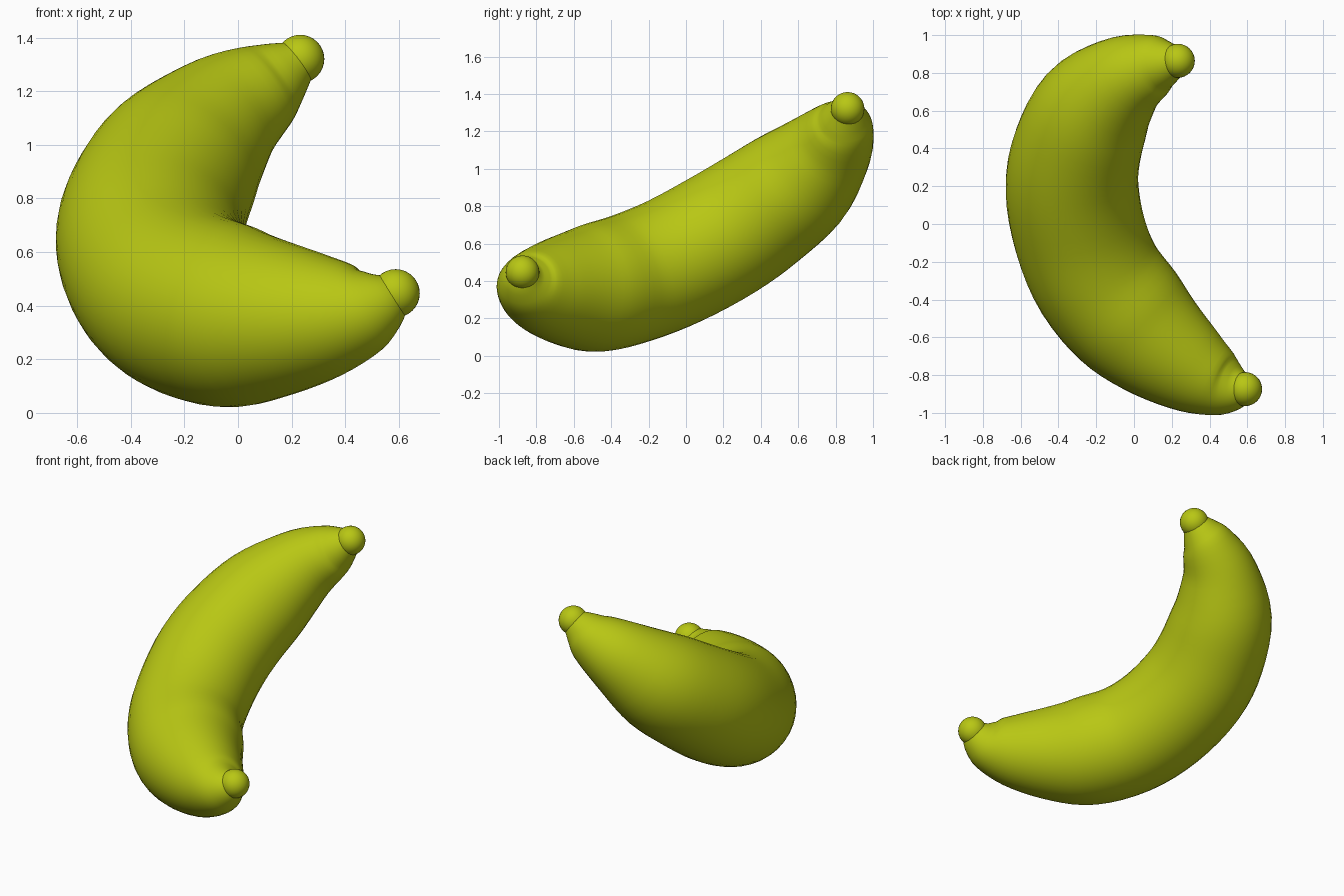
import bpy, bmesh, math
from mathutils import Vector

if "Cube" in bpy.data.objects:
    bpy.data.objects.remove(bpy.data.objects["Cube"])

# Skin colour
skin = bpy.data.materials.new("banana_skin")
skin.diffuse_color = (0.48, 0.57, 0.007, 1)
skin.use_nodes = True
skin.node_tree.nodes["Principled BSDF"].inputs["Base Color"].default_value = skin.diffuse_color

# Centre line and radius: x, y, z, r
path = [
    (0.585, -0.868, 0.445, 0.080),
    (0.530, -0.868, 0.412, 0.128),
    (0.450, -0.845, 0.380, 0.180),
    (0.310, -0.770, 0.358, 0.240),
    (0.130, -0.640, 0.352, 0.300),
    (-0.030, -0.490, 0.362, 0.343),
    (-0.190, -0.290, 0.415, 0.350),
    (-0.285, -0.060, 0.507, 0.352),
    (-0.328, 0.190, 0.642, 0.352),
    (-0.300, 0.400, 0.780, 0.340),
    (-0.210, 0.610, 0.940, 0.312),
    (-0.060, 0.762, 1.105, 0.240),
    (0.090, 0.835, 1.215, 0.175),
    (0.165, 0.852, 1.270, 0.128),
    (0.232, 0.862, 1.318, 0.078),
]
pts = [Vector(p) for p in path]
SIDES, STEPS = 40, 4


def spline(i, t):
    """Catmull-Rom position and radius."""
    a = pts[max(i - 1, 0)]
    b, c = pts[i], pts[i + 1]
    d = pts[min(i + 2, len(pts) - 1)]
    return 0.5 * (2 * b + (c - a) * t + (2 * a - 5 * b + 4 * c - d) * t * t
                  + (3 * b - a - 3 * c + d) * t ** 3)


samples = [spline(i, k / STEPS) for i in range(len(pts) - 1) for k in range(STEPS)]
samples.append(pts[-1])

# Body: round sections swept along the bent line, in one tilted plane
bm = bmesh.new()
normal = Vector((0.60, 0.73, -1.212)).normalized()
rings = []
for i, s in enumerate(samples):
    tangent = (samples[min(i + 1, len(samples) - 1)] - samples[max(i - 1, 0)]).to_3d().normalized()
    u = tangent.cross(normal).normalized()
    v = u.cross(tangent)
    rings.append([bm.verts.new(s.to_3d() + s.w * (math.cos(a) * u + math.sin(a) * v))
                  for a in (2 * math.pi * k / SIDES for k in range(SIDES))])
for r0, r1 in zip(rings, rings[1:]):
    for k in range(SIDES):
        j = (k + 1) % SIDES
        bm.faces.new((r0[k], r0[j], r1[j], r1[k]))
bm.faces.new(rings[0])
bm.faces.new(rings[-1])
bmesh.ops.recalc_face_normals(bm, faces=bm.faces)
mesh = bpy.data.meshes.new("banana_body")
bm.to_mesh(mesh)
bm.free()
mesh.shade_smooth()
body = bpy.data.objects.new("banana_body", mesh)
bpy.context.collection.objects.link(body)
mesh.materials.append(skin)

# Rounded knobs at both tips
for name, loc in (("front_tip", (0.588, -0.874, 0.446)), ("back_tip", (0.232, 0.864, 1.32))):
    bpy.ops.mesh.primitive_uv_sphere_add(segments=32, ring_count=16, radius=0.09, location=loc)
    tip = bpy.context.object
    tip.name = name
    tip.data.materials.append(skin)
    tip.data.shade_smooth()
